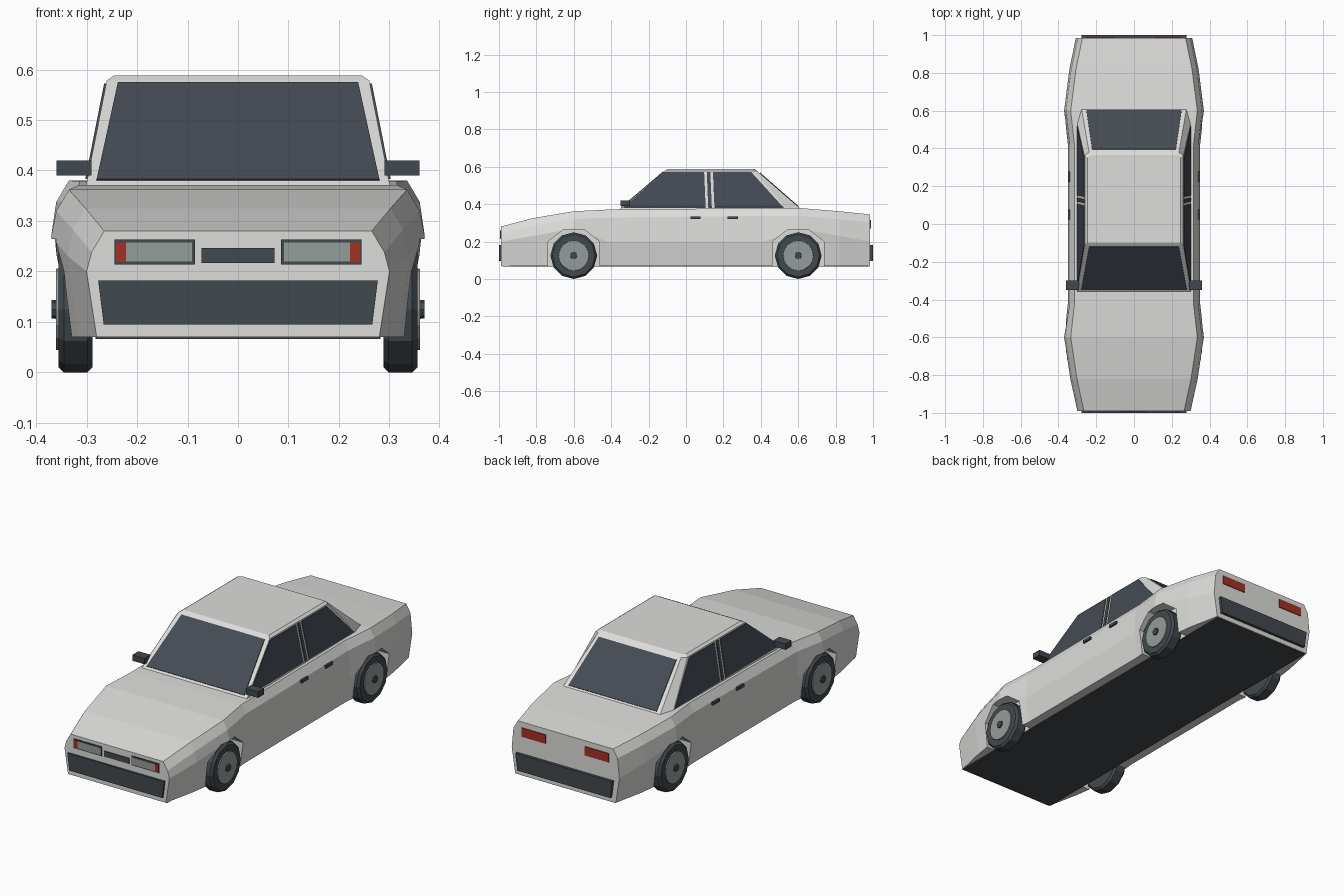
import bpy, bmesh, math
from mathutils import Vector

cube = bpy.data.objects.get("Cube")
if cube:
    bpy.data.objects.remove(cube, do_unlink=True)


def material(name, r, g, b):
    m = bpy.data.materials.new(name)
    m.use_nodes = True
    m.diffuse_color = (r, g, b, 1)
    m.node_tree.nodes["Principled BSDF"].inputs["Base Color"].default_value = (r, g, b, 1)
    return m


PAINT = material("pale grey paint", 0.72, 0.72, 0.71)
GLASS = material("dark glass", 0.06, 0.07, 0.088)
TRIM = material("dark trim", 0.055, 0.066, 0.075)
LENS = material("grey lens and rim", 0.30, 0.335, 0.315)
RED = material("red lamp", 0.36, 0.03, 0.018)


def finish(name, bm, mat):
    bmesh.ops.recalc_face_normals(bm, faces=bm.faces[:])
    mesh = bpy.data.meshes.new(name)
    bm.to_mesh(mesh)
    bm.free()
    obj = bpy.data.objects.new(name, mesh)
    bpy.context.collection.objects.link(obj)
    mesh.materials.append(mat)
    return obj


def loft(name, rings, mat):
    """Skin closed rings of equal length and cap both ends."""
    bm = bmesh.new()
    loops = [[bm.verts.new(p) for p in ring] for ring in rings]
    n = len(loops[0])
    for a, b in zip(loops, loops[1:]):
        for i in range(n):
            j = (i + 1) % n
            bm.faces.new((a[i], a[j], b[j], b[i]))
    bm.faces.new(loops[0])
    bm.faces.new(loops[-1])
    return finish(name, bm, mat)


def plate(name, points, mat, t=0.004):
    """Thin panel straddling the surface the points lie on."""
    pts = [Vector(p) for p in points]
    n = (pts[1] - pts[0]).cross(pts[2] - pts[0]).normalized() * t
    return loft(name, [[p - n for p in pts], [p + n for p in pts]], mat)


def box(name, x, y, z, mat):
    ring = [(x[0], y[0]), (x[1], y[0]), (x[1], y[1]), (x[0], y[1])]
    return loft(name, [[(px, py, h) for px, py in ring] for h in z], mat)


def wheel_disc(name, s, cy, stations, mat, sides):
    """Turned part on the x axis from (x, radius) stations."""
    angles = [2 * math.pi * i / sides for i in range(sides)]
    return loft(name, [[(s * x, cy + r * math.sin(a), 0.125 - r * math.cos(a))
                        for a in angles] for x, r in stations], mat)


# Lower body: y, half width, height of widest line, deck height
STATIONS = [(-0.99, 0.30, 0.20, 0.28), (-0.82, 0.337, 0.23, 0.325),
            (-0.6, 0.37, 0.27, 0.362), (-0.42, 0.35, 0.2, 0.371),
            (0.42, 0.35, 0.2, 0.379), (0.6, 0.37, 0.27, 0.38),
            (0.82, 0.342, 0.23, 0.362), (0.985, 0.308, 0.2, 0.345)]
rings = []
for y, w, mid, top in STATIONS:
    half = [(w - 0.02, 0.07), (w, mid), (w - 0.01, top - 0.042), (w - 0.035, top)]
    rings.append([(x, y, z) for x, z in half] + [(-x, y, z) for x, z in reversed(half)])
body = loft("body", rings, PAINT)

# Wheel arches cut into the flanks
ARCH = [(-0.138, 0.0), (-0.138, 0.2), (-0.055, 0.264), (0.055, 0.264), (0.138, 0.2), (0.138, 0.0)]
for s in (-1, 1):
    for cy in (-0.6, 0.6):
        cutter = loft("arch_cutter", [[(s * x, cy + y, z) for y, z in ARCH]
                                      for x in (0.283, 0.5)], PAINT)
        mod = body.modifiers.new("arch", "BOOLEAN")
        mod.object = cutter
        mod.operation = "DIFFERENCE"
        mod.solver = "EXACT"
        cutter.hide_render = True
        cutter.hide_viewport = True
        cutter.hide_set(True)
box("floor_panel", (-0.282, 0.282), (-0.98, 0.98), (0.066, 0.074), TRIM)


# Cabin with a chamfered roof
def cabin_ring(z, xs, front, rear, corner):
    half = [(xs, front), (xs, corner), (xs - 0.022, rear)]
    return [(x, y, z) for x, y in half] + [(-x, y, z) for x, y in reversed(half)]


loft("cabin", [cabin_ring(0.37, 0.301, -0.358, 0.618, 0.54),
               cabin_ring(0.578, 0.26, -0.113, 0.38, 0.365),
               cabin_ring(0.588, 0.246, -0.098, 0.365, 0.352)], PAINT)


def lerp(a, b, z):
    return a + (b - a) * (z - 0.37) / 0.208


# Windscreen and rear window
for name, y0, y1, w0, w1, z0, z1 in (("windscreen", -0.358, -0.113, 0.28, 0.238, 0.38, 0.572),
                                     ("rear_window", 0.618, 0.38, 0.252, 0.222, 0.386, 0.566)):
    plate(name, [(x, lerp(y0, y1, z), z) for x, z in
                 ((-w0, z0), (w0, z0), (w1, z1), (-w1, z1))], GLASS)

# Side windows with a dark strip on the middle pillar
SIDE = {"front_side_window": (-0.335, 0.105, 0.097, -0.117),
        "pillar_strip": (0.119, 0.138, 0.13, 0.111),
        "rear_side_window": (0.152, 0.52, 0.348, 0.144)}
for s, side in ((1, "left"), (-1, "right")):
    for name, ys in SIDE.items():
        plate(side + "_" + name, [(s * lerp(0.301, 0.26, z), y, z) for y, z in
                                  zip(ys, (0.383, 0.383, 0.572, 0.572))], GLASS)

    # Door mirrors and handles
    x0, x1 = sorted((s * 0.29, s * 0.36))
    box(side + "_mirror", (x0, x1), (-0.35, -0.3), (0.39, 0.42), TRIM)
    for y in (0.05, 0.25):
        x0, x1 = sorted((s * 0.335, s * 0.35))
        box(side + "_door_handle", (x0, x1), (y - 0.027, y + 0.027), (0.32, 0.335), TRIM)

    # Wheels
    for end, cy in (("front", -0.6), ("rear", 0.6)):
        label = end + "_" + side
        wheel_disc(label + "_tyre", s, cy, [(0.288, 0.114), (0.298, 0.125),
                                            (0.345, 0.125), (0.356, 0.114)], TRIM, 12)
        wheel_disc(label + "_rim", s, cy, [(0.35, 0.082), (0.361, 0.08)], LENS, 16)
        wheel_disc(label + "_hub", s, cy, [(0.35, 0.02), (0.369, 0.018)], TRIM, 8)

    # Lamps
    def lamp(name, xs, zs, y, mat, t):
        plate(side + name, [(s * x, y, z) for x, z in
                            ((xs[0], zs[0]), (xs[1], zs[0]), (xs[1], zs[1]), (xs[0], zs[1]))], mat, t)

    lamp("_headlamp_frame", (0.085, 0.245), (0.214, 0.263), -0.99, TRIM, 0.003)
    lamp("_headlamp_lens", (0.091, 0.222), (0.22, 0.257), -0.991, LENS, 0.0045)
    lamp("_indicator", (0.222, 0.242), (0.219, 0.257), -0.991, RED, 0.0045)
    lamp("_tail_lamp", (0.112, 0.25), (0.27, 0.316), 0.985, RED, 0.004)

# Grille and bumpers
plate("grille", [(-0.072, -0.99, 0.217), (0.072, -0.99, 0.217),
                 (0.072, -0.99, 0.246), (-0.072, -0.99, 0.246)], TRIM)
for name, inner, outer in (("front_bumper", -0.975, -1.0), ("rear_bumper", 0.97, 1.0)):
    loft(name, [[(x, y, z) for x, z in ((-0.266, 0.095), (0.266, 0.095),
                                        (0.277, 0.182), (-0.277, 0.182))]
                for y in (inner, outer)], TRIM)
